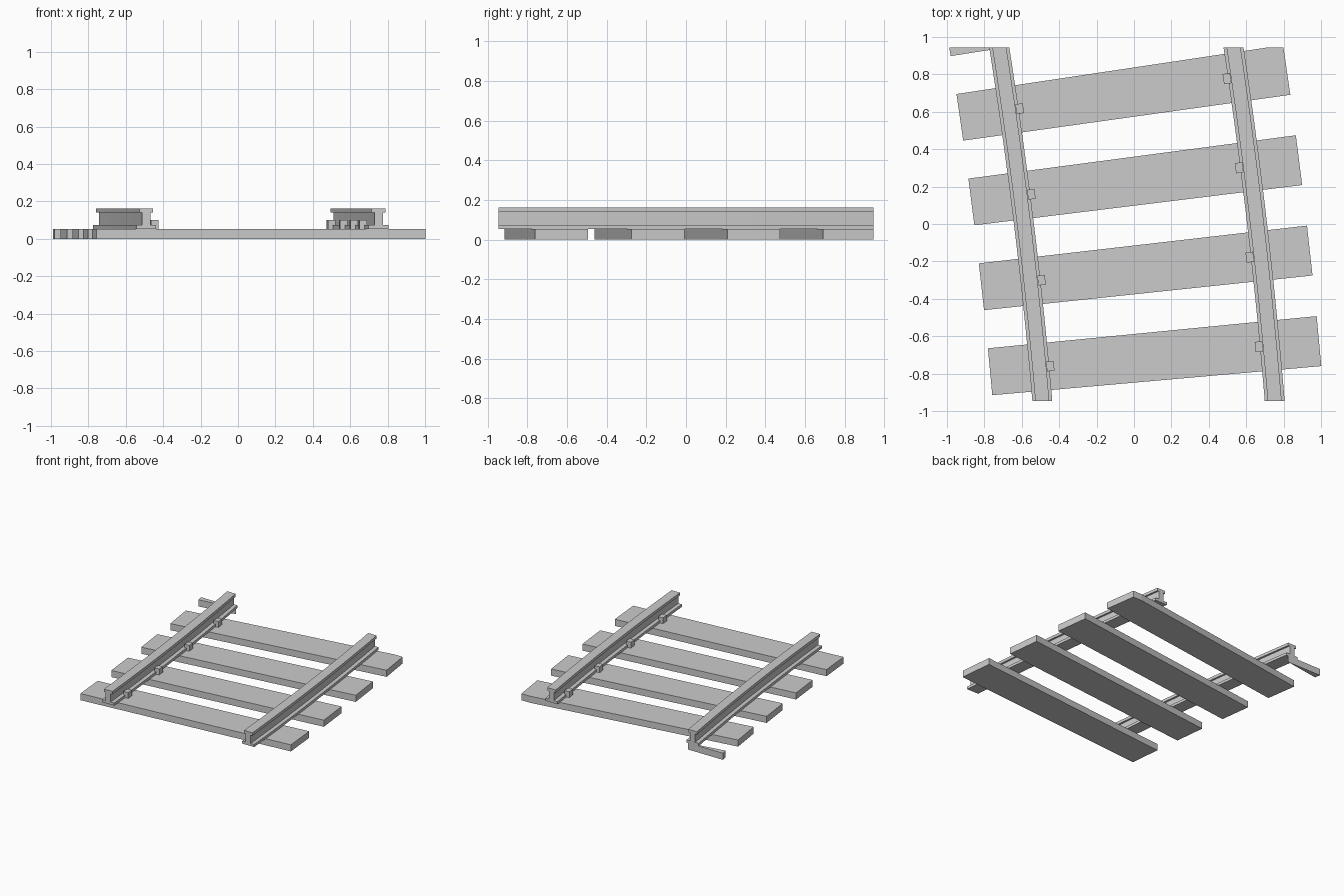
import bpy, bmesh
from math import cos, sin

if "Cube" in bpy.data.objects:
    bpy.data.objects.remove(bpy.data.objects["Cube"])

R = 27.8            # radius of the track curve
TH0 = 0.1185        # track heading at y = 0
CX, CY = 0.035, 0.0 # track centre
END = 0.945         # the tile is cut flat at y = +-END
GAUGE = 0.619       # rail offset from the centre line
PITCH = 0.4717      # sleeper spacing


def on_track(off, s, z):
    """Point at sideways offset and distance along the curved track."""
    t = TH0 + s / R
    return (CX - R * cos(TH0) + (R + off) * cos(t),
            CY - R * sin(TH0) + (R + off) * sin(t), z)


def sweep(name, profile, s0, s1, n=1):
    """Sweep an (offset, z) profile along the track, cut at the tile edges and cap."""
    bm = bmesh.new()
    rings = [[bm.verts.new(on_track(o, s0 + (s1 - s0) * i / n, z)) for o, z in profile]
             for i in range(n + 1)]
    m = len(profile)
    for a, b in zip(rings, rings[1:]):
        for k in range(m):
            bm.faces.new((a[k], a[(k + 1) % m], b[(k + 1) % m], b[k]))
    bm.faces.new(rings[0])
    bm.faces.new(rings[-1])
    for side in (-1, 1):
        bmesh.ops.bisect_plane(bm, geom=bm.verts[:] + bm.edges[:] + bm.faces[:],
                               plane_co=(0, side * END, 0), plane_no=(0, side, 0),
                               clear_outer=True)
        edges = [e for e in bm.edges if e.is_boundary]
        if edges:
            bmesh.ops.holes_fill(bm, edges=edges, sides=0)
    bmesh.ops.recalc_face_normals(bm, faces=bm.faces[:])
    me = bpy.data.meshes.new(name)
    bm.to_mesh(me)
    bm.free()
    ob = bpy.data.objects.new(name, me)
    bpy.context.collection.objects.link(ob)
    return ob


def rect(c, half, z0, z1):
    return [(c - half, z0), (c + half, z0), (c + half, z1), (c - half, z1)]


# half outline of the I-shaped rail, bottom to top
HALF = [(0.053, 0.053), (0.053, 0.074), (0.022, 0.074),
        (0.022, 0.14), (0.037, 0.14), (0.037, 0.163)]

# rails
for side, label in ((-1, "left"), (1, "right")):
    c = side * GAUGE
    outline = [(c + x, z) for x, z in HALF] + [(c - x, z) for x, z in reversed(HALF)]
    sweep(label + "_rail", outline, -1.2, 1.2, 10)

# sleepers (the last one is only a corner) and the clips on the inner rail sides
for i in range(5):
    s = -0.712 + i * PITCH
    sweep(f"sleeper_{i + 1}", rect(0, 0.883, 0, 0.053), s - 0.13, s + 0.13)
    if i < 4:
        for side, label in ((-1, "left"), (1, "right")):
            sweep(f"{label}_clip_{i + 1}", rect(side * (GAUGE - 0.059), 0.02, 0.053, 0.1),
                  s - 0.027, s + 0.027)
